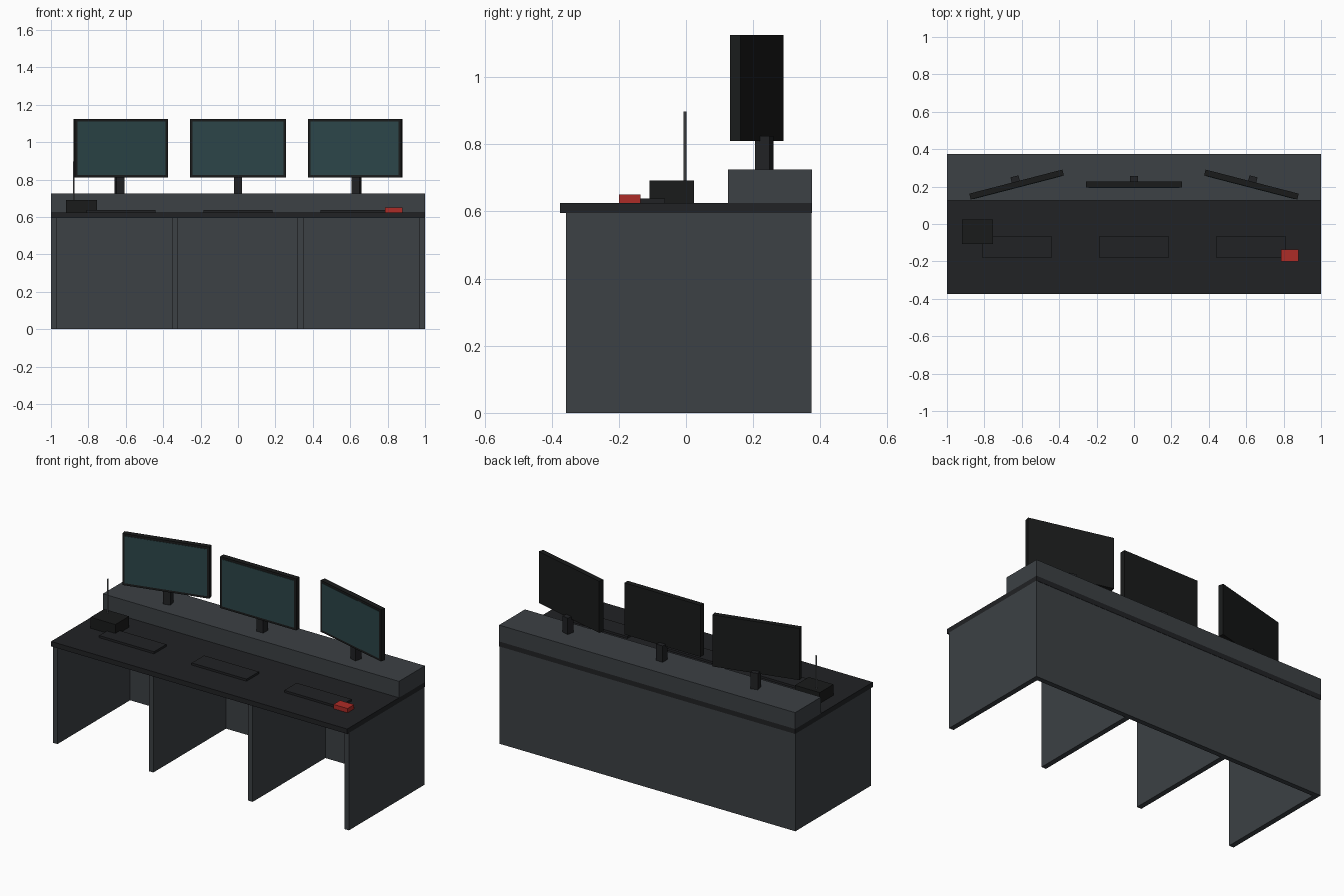
import bpy, bmesh
from math import radians
from mathutils import Matrix

if "Cube" in bpy.data.objects:
    bpy.data.objects.remove(bpy.data.objects["Cube"])


def material(name, rgb):
    m = bpy.data.materials.new(name)
    m.diffuse_color = (*rgb, 1)
    m.use_nodes = True
    m.node_tree.nodes["Principled BSDF"].inputs["Base Color"].default_value = m.diffuse_color
    return m


slate = material("slate", (0.045, 0.052, 0.058))
dark = material("charcoal", (0.015, 0.016, 0.018))
black = material("black", (0.010, 0.011, 0.011))
teal = material("screen_teal", (0.025, 0.060, 0.065))
red = material("red", (0.42, 0.025, 0.02))
metal = material("antenna_metal", (0.15, 0.16, 0.17))


def add(name, bm, mat, matrix=Matrix()):
    mesh = bpy.data.meshes.new(name)
    bm.to_mesh(mesh)
    bm.free()
    mesh.materials.append(mat)
    ob = bpy.data.objects.new(name, mesh)
    ob.matrix_world = matrix
    bpy.context.collection.objects.link(ob)
    return ob


def box(name, x, y, z, mat, matrix=Matrix()):
    """Box given by (min, max) ranges on each axis."""
    bm = bmesh.new()
    bmesh.ops.create_cube(bm, size=1)
    for v in bm.verts:
        v.co = [r[0] if c < 0 else r[1] for c, r in zip(v.co, (x, y, z))]
    return add(name, bm, mat, matrix)


TOP = 0.625

# Desk carcass
box("desktop", (-1, 1), (-0.375, 0.375), (0.595, TOP), dark)
box("riser_shelf", (-1, 1), (0.125, 0.375), (TOP, 0.725), slate)
box("back_panel", (-0.97, 0.97), (0.343, 0.373), (0, 0.595), slate)
for i, x in enumerate((-1, -0.352, 0.319, 0.969)):
    box(f"leg_panel_{i + 1}", (x, x + 0.031), (-0.358, 0.373), (0, 0.595), slate)

# Three workstations, outer monitors turned inwards
for side, label in ((-1, "left"), (0, "centre"), (1, "right")):
    place = Matrix.Translation((side * 0.628, 0.211, 0)) @ Matrix.Rotation(radians(-14.5 * side), 4, "Z")
    box(f"{label}_monitor_stand", (-0.022, 0.022), (0, 0.045), (0.725, 0.825), dark, place)
    box(f"{label}_monitor_case", (-0.257, 0.257), (-0.016, 0.016), (0.81, 1.125), black, place)
    box(f"{label}_monitor_screen", (-0.243, 0.243), (-0.018, -0.012), (0.824, 1.111), teal, place)
    x = side * 0.625
    box(f"{label}_keyboard", (x - 0.185, x + 0.185), (-0.182, -0.063), (TOP, 0.638), dark)

# Radio set with antenna, and red phone
box("radio_body", (-0.92, -0.753), (-0.108, 0.024), (TOP, 0.692), black)
bm = bmesh.new()
bmesh.ops.create_cone(bm, cap_ends=True, segments=8, radius1=0.004, radius2=0.004, depth=0.205)
add("radio_antenna", bm, metal, Matrix.Translation((-0.877, -0.003, 0.7945)))
box("red_phone", (0.785, 0.88), (-0.2, -0.136), (TOP, 0.651), red)
